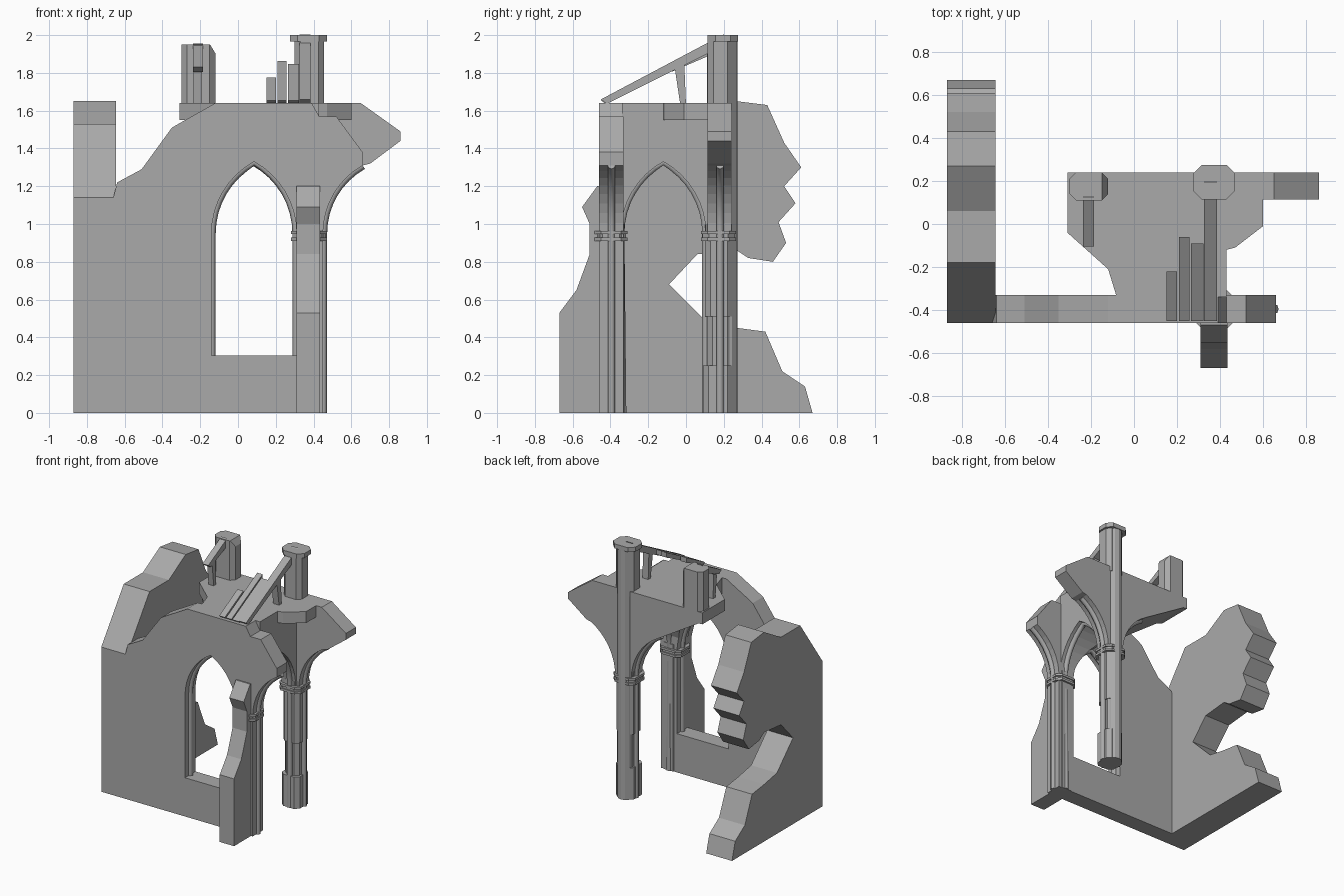
import bpy, bmesh, math
from mathutils import Vector

cube = bpy.data.objects.get("Cube")
if cube:
    bpy.data.objects.remove(cube)

stone = bpy.data.materials.new("grey_stone")
stone.use_nodes = True
GREY = (0.4, 0.4, 0.4, 1)
stone.diffuse_color = GREY
stone.node_tree.nodes["Principled BSDF"].inputs["Base Color"].default_value = GREY

SPRING, PEAK, TOP = 0.95, 1.33, 1.64


def prism(name, pts, axis, a, b):
    """Extrude a 2D outline along an axis from a to b."""
    place = {"x": lambda p, t: (t, p[0], p[1]),
             "y": lambda p, t: (p[0], t, p[1]),
             "z": lambda p, t: (p[0], p[1], t)}[axis]
    bm = bmesh.new()
    face = bm.faces.new([bm.verts.new(place(p, a)) for p in pts])
    geom = bmesh.ops.extrude_face_region(bm, geom=[face])["geom"]
    shift = Vector(place((0, 0), b - a))
    bmesh.ops.translate(bm, vec=shift, verts=[v for v in geom if isinstance(v, bmesh.types.BMVert)])
    bmesh.ops.recalc_face_normals(bm, faces=bm.faces)
    mesh = bpy.data.meshes.new(name)
    bm.to_mesh(mesh)
    bm.free()
    mesh.materials.append(stone)
    ob = bpy.data.objects.new(name, mesh)
    bpy.context.collection.objects.link(ob)
    return ob


def cut(ob, cutter):
    """Subtract the cutter for good and remove it."""
    mod = ob.modifiers.new("cut", "BOOLEAN")
    mod.operation, mod.solver, mod.object = "DIFFERENCE", "EXACT", cutter
    bpy.context.view_layer.update()
    dg = bpy.context.evaluated_depsgraph_get()
    mesh = bpy.data.meshes.new_from_object(ob.evaluated_get(dg))
    ob.modifiers.clear()
    ob.data = mesh
    bpy.data.objects.remove(cutter)


def arc(start, end, z0=SPRING, z1=PEAK, n=8):
    """Half of a pointed arch, upright at the springing."""
    d, h = abs(end - start), z1 - z0
    r = (d * d + h * h) / (2 * d)
    sign = 1 if end > start else -1
    full = math.asin(h / r)
    return [(start + sign * r * (1 - math.cos(full * i / n)), z0 + r * math.sin(full * i / n))
            for i in range(n + 1)]


def box(name, x0, x1, y0, y1, z0, z1):
    return prism(name, [(x0, y0), (x1, y0), (x1, y1), (x0, y1)], "z", z0, z1)


def octagon(x0, x1, y0, y1, c):
    return [(x0 + c, y0), (x1 - c, y0), (x1, y0 + c), (x1, y1 - c),
            (x1 - c, y1), (x0 + c, y1), (x0, y1 - c), (x0, y0 + c)]


def rib(name, pts, axis, at, radius=0.022):
    """Moulding swept along a 2D path."""
    cu = bpy.data.curves.new(name, "CURVE")
    cu.dimensions = "3D"
    cu.bevel_depth, cu.bevel_resolution, cu.use_fill_caps = radius, 1, True
    sp = cu.splines.new("POLY")
    sp.points.add(len(pts) - 1)
    for p, (u, z) in zip(sp.points, pts):
        p.co = (u, at, z, 1) if axis == "y" else (at, u, z, 1)
    cu.materials.append(stone)
    bpy.context.collection.objects.link(bpy.data.objects.new(name, cu))


# Broken side wall
prism("side_wall", [(-.46, 0), (.67, 0), (.63, .14), (.51, .22), (.42, .43), (.27, .45),
                    (.11, .48), (-.09, .68), (.06, .84), (.27, .86), (.33, .82), (.46, .80),
                    (.53, .90), (.49, 1.01), (.58, 1.11), (.52, 1.20), (.61, 1.30), (.52, 1.43),
                    (.43, 1.63), (.27, 1.65), (.06, 1.53), (-.18, 1.53), (-.46, 1.14)],
      "x", -.87, -.645)

# Front wall with pointed window and half arch at its end
left_half, right_half = arc(-.14, .085), arc(.31, .085)
outer_half = arc(.45, .66, z1=1.31)
front = prism("front_wall", [(-.66, 0), (.45, 0)] + outer_half +
              [(.66, 1.38), (.52, 1.57), (.43, 1.57), (.39, TOP), (-.12, TOP), (-.28, 1.55),
               (-.35, 1.51), (-.51, 1.29), (-.64, 1.22), (-.66, 1.14)], "y", -.46, -.33)
window = [(-.14, .305)] + left_half + right_half[-2::-1] + [(.31, .305)]
cut(front, prism("window_cutter", window, "y", -.6, -.2))

# Back wall on its half arches
back_half = right_half[::-1]
prism("back_wall", outer_half + [(.70, 1.32), (.86, 1.44), (.86, 1.49), (.65, TOP),
                                 (-.31, TOP), (-.28, 1.55)] + back_half, "y", .115, .24)

# Groin vault between the walls, and the broken floor above it
side_arch = arc(-.345, -.12) + arc(.105, -.12)[-2::-1]
vault = prism("vault", [(-.30, .12), (.43, .12), (.43, -.335), (-.08, -.335), (-.12, -.21),
                        (-.30, -.04)], "z", SPRING, TOP - .01)
cut(vault, prism("bay_cutter", [(-.5, .8), (-.5, 1.55), (-.28, 1.55)] + back_half + [(.31, .8)],
                 "y", -.6, .4))
cut(vault, prism("side_cutter", [(-.345, .8)] + side_arch + [(.105, .8)], "x", -.6, .8))
prism("upper_floor", [(-.31, .24), (.60, .24), (.60, -.01), (.47, -.11), (.43, -.12),
                      (.43, -.34), (-.08, -.34), (-.12, -.21), (-.31, -.04)], "z", 1.55, TOP)

# Arch mouldings running down as shafts
rib("window_rib", window[:-1] + [(.31, 0)], "y", -.395)
rib("front_end_rib", [(.45, 0)] + outer_half, "y", -.395)
rib("back_end_rib", [(.45, 0)] + outer_half, "y", .18)
rib("back_bay_rib", [(.31, 0)] + right_half, "y", .18)
rib("side_rib", [(-.335, 0)] + side_arch + [(.105, 0)], "x", .38)

# Pillars: the back one has a worn waist and a tall round shaft
prism("front_pillar", octagon(.31, .45, -.465, -.325, .03), "z", 0, 1.0)
prism("back_pillar_foot", octagon(.30, .455, .09, .25, .03), "z", 0, .25)
prism("back_pillar_waist", octagon(.315, .44, .11, .25, .03), "z", .25, .51)
prism("back_pillar", octagon(.305, .45, .10, .25, .03), "z", .51, 1.0)
prism("back_pillar_top", octagon(.30, .455, .115, .25, .03), "z", 1.6, 1.97)
prism("back_shaft", [(.375 + .06 * math.cos(i * math.pi / 6), .213 + .06 * math.sin(i * math.pi / 6))
                     for i in range(12)], "z", 0, 1.99)
prism("pillar_cap", octagon(.275, .47, .115, .275, .04), "z", 1.965, 2.0)

# Capital rings
for name, y0, y1 in (("front", -.485, -.31), ("back", .08, .265)):
    for i in range(3):
        s = .008 if i == 1 else 0
        z = .91 + i * .018
        prism(name + "_ring", octagon(.28 + s, .47 - s, y0 + s, y1 - s, .035), "z", z, z + .018)

# Leaning buttress on the front
prism("buttress", [(-.45, 0), (-.67, 0), (-.67, .53), (-.58, .65), (-.51, .84), (-.51, 1.0),
                   (-.55, 1.09), (-.47, 1.20), (-.45, 1.20)], "x", .31, .435)

# Left stump of a broken pillar with a chipped top
stump = prism("broken_stump", octagon(-.30, -.12, .11, .24, .03), "z", 1.6, 1.95)
cut(stump, prism("chip_cutter", [(-.16, 1.97), (-.10, 1.97), (-.10, 1.87)], "y", 0, .4))

# Sloping roof beam, planks and struts
SLOPE = .53


def slope_beam(name, x0, x1, y0, y1, z0, thick):
    rise = (y1 - y0) * SLOPE
    prism(name, [(y0, z0), (y0 + thick * .5, z0 - thick * .4), (y1, z0 + rise - thick),
                 (y1, z0 + rise)], "x", x0, x1)


slope_beam("main_beam", .325, .385, -.45, .20, 1.66, .06)
for x0, x1, y1 in ((.15, .20, -.22), (.21, .257, -.06), (.265, .322, -.09)):
    slope_beam("roof_plank", x0, x1, -.45, y1, 1.655, .04)
slope_beam("short_beam", -.237, -.185, -.105, .13, 1.83, .06)
prism("beam_strut", [(-.03, 1.63), (0, 1.63), (-.01, 1.87), (-.06, 1.83)], "x", .33, .38)
prism("short_strut", [(-.03, 1.63), (0, 1.63), (-.01, 1.83), (-.05, 1.81)], "x", -.235, -.19)
